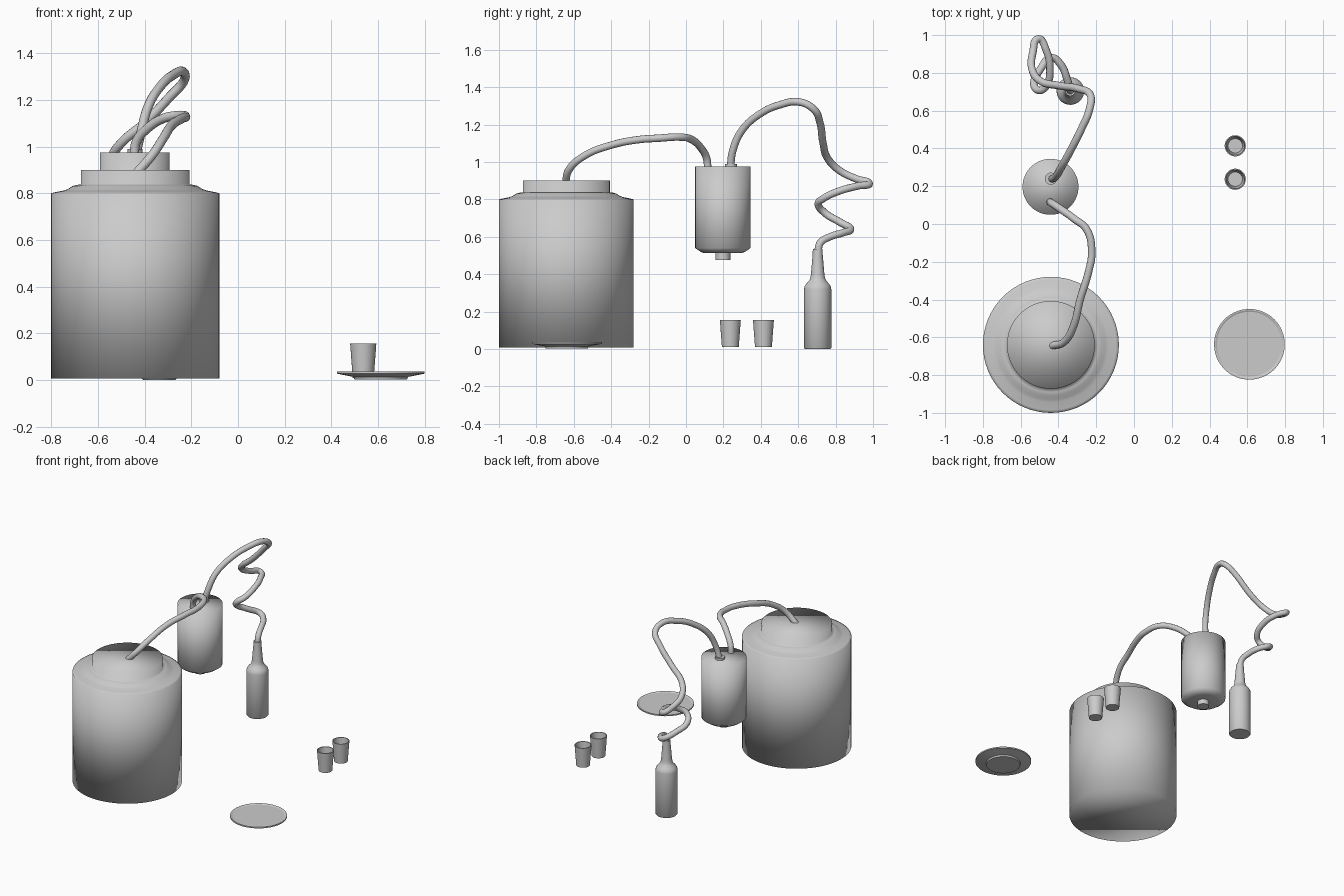
import bpy, bmesh, math


def lathe(name, centre, profile, n=64, angle=None):
    """Spin an (r, z) profile about a vertical axis; open ends get flat caps."""
    bm = bmesh.new()
    rings = [[bm.verts.new((r * math.cos(2 * math.pi * i / n),
                            r * math.sin(2 * math.pi * i / n), z)) for i in range(n)]
             for r, z in profile]
    for a, b in zip(rings, rings[1:]):
        for i in range(n):
            j = (i + 1) % n
            bm.faces.new((a[i], a[j], b[j], b[i]))
    bm.faces.new(rings[0][::-1])
    bm.faces.new(rings[-1])
    me = bpy.data.meshes.new(name)
    bm.to_mesh(me)
    bm.free()
    ob = bpy.data.objects.new(name, me)
    ob.location = (centre[0], centre[1], 0)
    bpy.context.collection.objects.link(ob)
    activate(ob)
    if angle is None:
        bpy.ops.object.shade_smooth()
    else:
        bpy.ops.object.shade_smooth_by_angle(angle=math.radians(angle))
    return ob


def activate(ob):
    bpy.ops.object.select_all(action='DESELECT')
    ob.select_set(True)
    bpy.context.view_layer.objects.active = ob


def hose(name, points, radius=0.02):
    """Round tube through the points."""
    cu = bpy.data.curves.new(name, 'CURVE')
    cu.dimensions = '3D'
    cu.bevel_depth = radius
    cu.bevel_resolution = 4
    cu.resolution_u = 8
    cu.use_fill_caps = True
    sp = cu.splines.new('BEZIER')
    sp.bezier_points.add(len(points) - 1)
    for bp, p in zip(sp.bezier_points, points):
        bp.co = p
        bp.handle_left_type = bp.handle_right_type = 'AUTO'
    ob = bpy.data.objects.new(name, cu)
    bpy.context.collection.objects.link(ob)
    activate(ob)
    bpy.ops.object.convert(target='MESH')
    bpy.ops.object.shade_smooth_by_angle(angle=math.radians(50))


# large tank with its lid
tank = (-0.44, -0.64)
lathe("tank", tank, [(0.36, 0.008), (0.36, 0.80), (0.345, 0.804), (0.305, 0.812),
                     (0.288, 0.818), (0.268, 0.831), (0.25, 0.836), (0.2325, 0.838),
                     (0.2325, 0.90)])

# hanging canister with bottom nozzle and top collar
can = (-0.442, 0.197)
lathe("canister", can, [(0.1, 0.513), (0.118, 0.519), (0.148, 0.54), (0.148, 0.975)])
lathe("nozzle", can, [(0.04, 0.477), (0.04, 0.52)], 32, 40)
lathe("hose_collar", (-0.44, 0.24), [(0.032, 0.97), (0.032, 0.99)], 32, 40)

# bottle
lathe("bottle", (-0.337, 0.704),
      [(0.068, 0.0), (0.073, 0.006), (0.073, 0.32), (0.07, 0.335), (0.06, 0.35),
       (0.045, 0.367), (0.039, 0.38), (0.036, 0.40), (0.027, 0.505), (0.026, 0.535)],
      48, 50)

# two tapered cups, hollow inside
for k, y in enumerate((0.237, 0.414)):
    lathe(f"cup_{k + 1}", (0.536, y),
          [(0.045, 0.01), (0.056, 0.156), (0.05, 0.156), (0.038, 0.03)], 48, 40)

# plate with foot and shallow rim
lathe("plate", (0.611, -0.637),
      [(0.113, 0.003), (0.116, 0.014), (0.187, 0.028), (0.187, 0.037),
       (0.18, 0.037), (0.172, 0.033)], 64, 25)

# hose from tank to canister
hose("tank_hose", [
    (-0.435, -0.645, 0.885), (-0.37, -0.625, 0.96), (-0.32, -0.54, 1.035),
    (-0.285, -0.40, 1.09), (-0.24, -0.25, 1.12), (-0.224, -0.15, 1.127),
    (-0.25, -0.03, 1.133), (-0.32, 0.03, 1.12), (-0.39, 0.08, 1.075),
    (-0.435, 0.11, 1.02), (-0.445, 0.117, 0.96)])

# coiling hose from canister to bottle
hose("bottle_hose", [
    (-0.438, 0.237, 0.965), (-0.415, 0.25, 1.06), (-0.385, 0.30, 1.17),
    (-0.33, 0.40, 1.26), (-0.28, 0.50, 1.305), (-0.235, 0.61, 1.32),
    (-0.232, 0.685, 1.28), (-0.29, 0.715, 1.215), (-0.40, 0.733, 1.10),
    (-0.495, 0.757, 1.02), (-0.54, 0.82, 0.955), (-0.535, 0.91, 0.91),
    (-0.507, 0.98, 0.885), (-0.465, 0.92, 0.872), (-0.445, 0.82, 0.845),
    (-0.462, 0.735, 0.805), (-0.50, 0.707, 0.775), (-0.53, 0.74, 0.73),
    (-0.495, 0.82, 0.68), (-0.435, 0.88, 0.64), (-0.385, 0.84, 0.622),
    (-0.355, 0.77, 0.60), (-0.34, 0.72, 0.57), (-0.337, 0.704, 0.52)])
